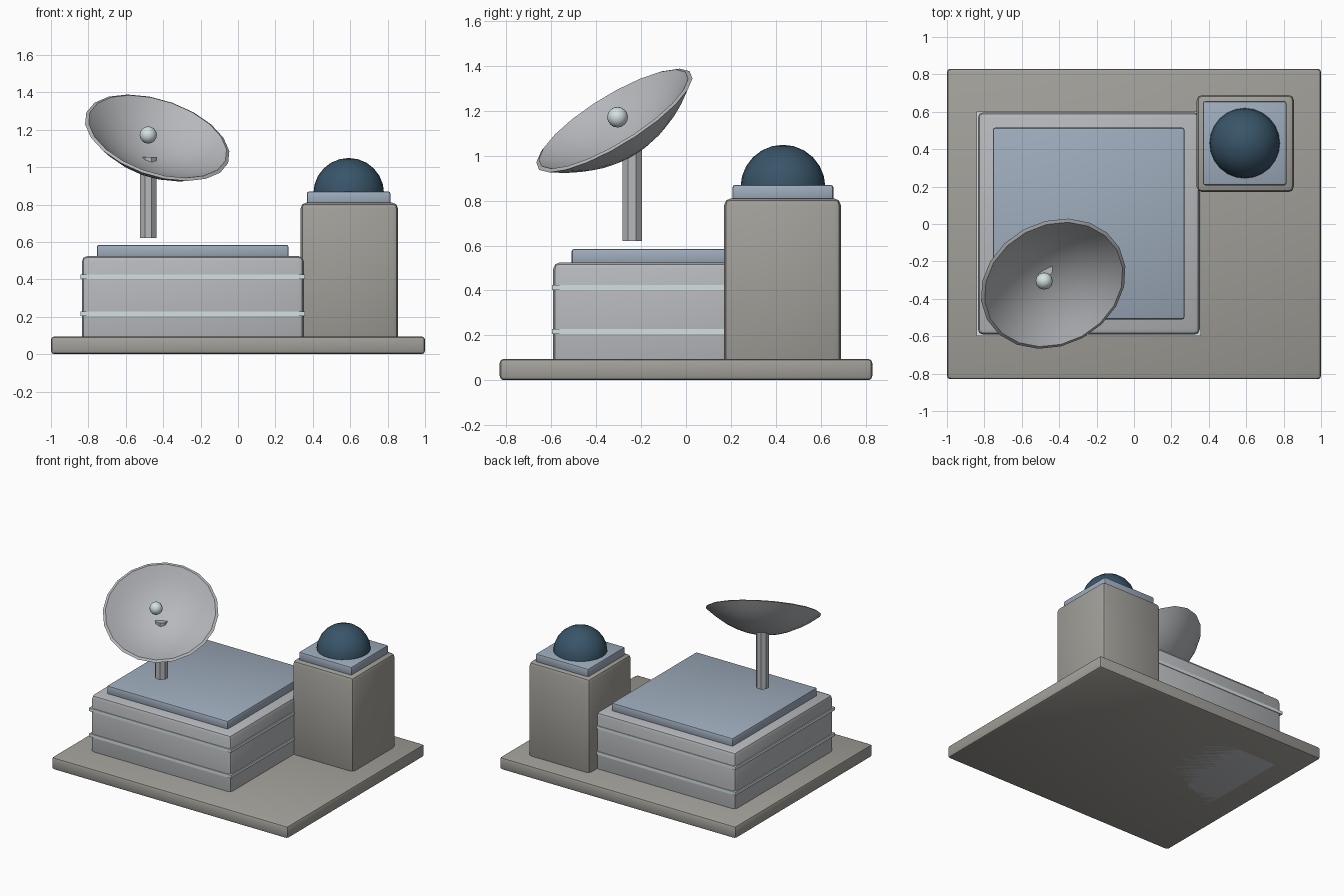
import bpy, bmesh
from math import radians, cos, sin, pi
from mathutils import Matrix

if "Cube" in bpy.data.objects:
    bpy.data.objects.remove(bpy.data.objects["Cube"])


def material(name, rgb):
    m = bpy.data.materials.new(name)
    m.diffuse_color = (*rgb, 1)
    m.use_nodes = True
    m.node_tree.nodes["Principled BSDF"].inputs["Base Color"].default_value = m.diffuse_color
    return m


STONE = material("warm_grey", (0.36, 0.35, 0.32))
METAL = material("cool_grey", (0.47, 0.48, 0.50))
PANEL = material("blue_grey", (0.34, 0.41, 0.50))
TRIM = material("pale_trim", (0.66, 0.75, 0.76))
GLASS = material("dark_blue", (0.04, 0.09, 0.14))


def finish(name, bm, mat, smooth=40):
    bmesh.ops.recalc_face_normals(bm, faces=bm.faces)
    me = bpy.data.meshes.new(name)
    bm.to_mesh(me)
    bm.free()
    ob = bpy.data.objects.new(name, me)
    bpy.context.collection.objects.link(ob)
    me.materials.append(mat)
    if smooth:
        bpy.ops.object.select_all(action='DESELECT')
        bpy.context.view_layer.objects.active = ob
        ob.select_set(True)
        bpy.ops.object.shade_smooth_by_angle(angle=radians(smooth))
    return ob


def box(name, x, y, z, mat, bevel=0.0, segments=2):
    bm = bmesh.new()
    size = [b - a for a, b in (x, y, z)]
    mid = [(a + b) / 2 for a, b in (x, y, z)]
    bmesh.ops.create_cube(bm, size=1, matrix=Matrix.Translation(mid) @ Matrix.Diagonal((*size, 1)))
    if bevel:
        bmesh.ops.bevel(bm, geom=bm.edges[:], offset=bevel, segments=segments,
                        profile=0.5, affect='EDGES')
    return finish(name, bm, mat)


def ball(name, centre, radius, mat, u, v):
    bm = bmesh.new()
    bmesh.ops.create_uvsphere(bm, u_segments=u, v_segments=v, radius=radius,
                              matrix=Matrix.Translation(centre))
    return finish(name, bm, mat)


# ground slab
box("base_slab", (-1, 1), (-0.83, 0.83), (0, 0.095), STONE, 0.018)

# main building with trim bands and roof panel
box("main_block", (-0.835, 0.352), (-0.592, 0.597), (0, 0.525), METAL, 0.03)
for i, z in enumerate((0.217, 0.413)):
    box(f"trim_band_{i + 1}", (-0.842, 0.358), (-0.598, 0.602), (z - 0.012, z + 0.012), TRIM)
box("roof_panel", (-0.755, 0.27), (-0.51, 0.515), (0.515, 0.585), PANEL, 0.012)

# corner tower with cap and dome
box("tower", (0.335, 0.855), (0.17, 0.69), (0.06, 0.81), STONE, 0.03)
box("tower_cap", (0.368, 0.815), (0.207, 0.657), (0.80, 0.87), PANEL, 0.012)
ball("dome", (0.592, 0.432, 0.86), 0.189, GLASS, 24, 12)

# dish mast, an octagonal post
bm = bmesh.new()
bmesh.ops.create_cone(bm, cap_ends=True, segments=8, radius1=0.047, radius2=0.047, depth=0.435,
                      matrix=Matrix.Translation((-0.48, -0.24, 0.8375)) @ Matrix.Rotation(pi / 8, 4, 'Z'))
finish("dish_mast", bm, METAL, 0)

# dish: lathed bowl profile with wall thickness
SIDES, RINGS = 20, 6
outer = [(0.403 * k / RINGS, 0.165 * (k / RINGS) ** 2) for k in range(RINGS + 1)]
inner = [(0.385 * k / RINGS, 0.03 + 0.143 * (k / RINGS) ** 2) for k in range(RINGS, -1, -1)]
bm = bmesh.new()
verts = [bm.verts.new((r, 0, z)) for r, z in outer + inner]
edges = [bm.edges.new(p) for p in zip(verts, verts[1:])]
bmesh.ops.spin(bm, geom=verts + edges, cent=(0, 0, 0), axis=(0, 0, 1),
               angle=2 * pi, steps=SIDES, use_merge=False)
bmesh.ops.remove_doubles(bm, verts=bm.verts[:], dist=0.0005)
dish = finish("dish", bm, METAL)
dish.location = (-0.477, -0.236, 1.022)
dish.rotation_euler = (radians(35), 0, radians(28.5))

# feed ball in front of the dish
ball("feed_ball", (-0.48, -0.305, 1.172), 0.046, TRIM, 12, 8)
